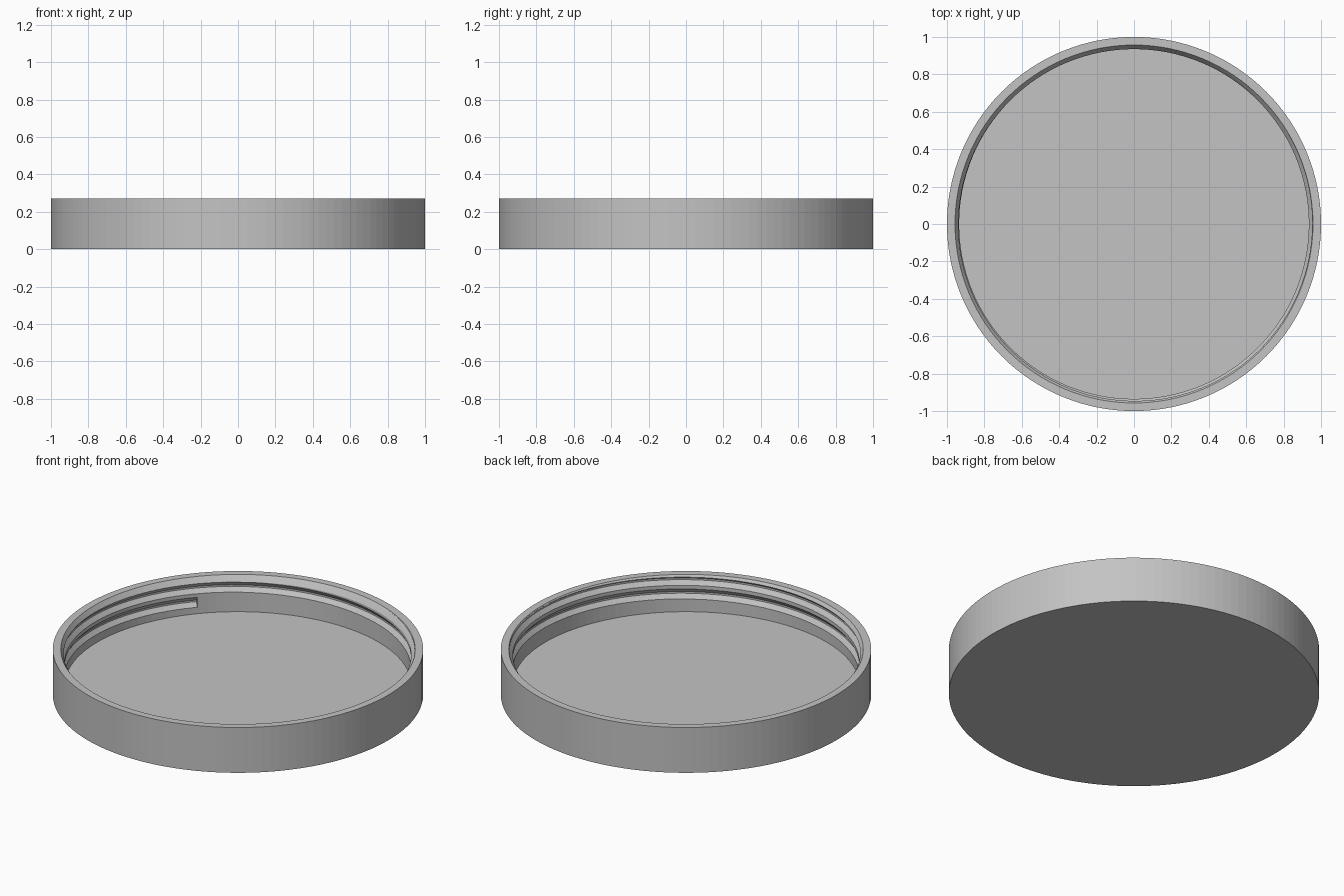
import bpy, bmesh, math

if "Cube" in bpy.data.objects:
    bpy.data.objects.remove(bpy.data.objects["Cube"])

SIDES = 128            # facets around the lid
PITCH = 0.081          # rise of the thread per turn
START = math.radians(138.6)
START_Z = 0.126

grey = bpy.data.materials.new("light grey plastic")
grey.diffuse_color = (0.55, 0.55, 0.55, 1)
grey.use_nodes = True
grey.node_tree.nodes["Principled BSDF"].inputs["Base Color"].default_value = grey.diffuse_color


def ring_point(bm, r, angle, z):
    return bm.verts.new((r * math.cos(angle), r * math.sin(angle), z))


def bridge(bm, a, b):
    """Join two loops of vertices with quads."""
    n = len(a)
    for i in range(n):
        j = (i + 1) % n
        bm.faces.new((a[i], a[j], b[j], b[i]))


def finish(bm, name):
    bmesh.ops.recalc_face_normals(bm, faces=bm.faces)
    mesh = bpy.data.meshes.new(name)
    bm.to_mesh(mesh)
    bm.free()
    mesh.materials.append(grey)
    obj = bpy.data.objects.new(name, mesh)
    bpy.context.collection.objects.link(obj)
    return obj


# Lid shell: outer wall, flat rim, lead-in chamfer, inner wall, floor
profile = [(1.0, 0.0), (1.0, 0.27), (0.957, 0.27), (0.935, 0.236), (0.935, 0.058)]
bm = bmesh.new()
rings = [[ring_point(bm, r, math.tau * i / SIDES, z) for i in range(SIDES)]
         for r, z in profile]
for a, b in zip(rings, rings[1:]):
    bridge(bm, a, b)
bm.faces.new(rings[0])
bm.faces.new(rings[-1])
lid = finish(bm, "screw_lid")

# Thread cutter: trapezoid swept along a rising helix
section = [(0.93, -0.036), (0.955, -0.005), (0.955, 0.005), (0.93, 0.036)]
bm = bmesh.new()
loops = []
for i in range(2 * SIDES + 1):
    turn = i / SIDES
    loops.append([ring_point(bm, r, START + math.tau * turn, START_Z + PITCH * turn + dz)
                  for r, dz in section])
for a, b in zip(loops, loops[1:]):
    bridge(bm, a, b)
bm.faces.new(loops[0])
bm.faces.new(loops[-1])
cutter = finish(bm, "thread_cutter")
cutter.hide_render = True
cutter.hide_viewport = True

# Cut the thread groove into the inner wall
cut = lid.modifiers.new("thread groove", 'BOOLEAN')
cut.operation = 'DIFFERENCE'
cut.solver = 'EXACT'
cut.object = cutter
